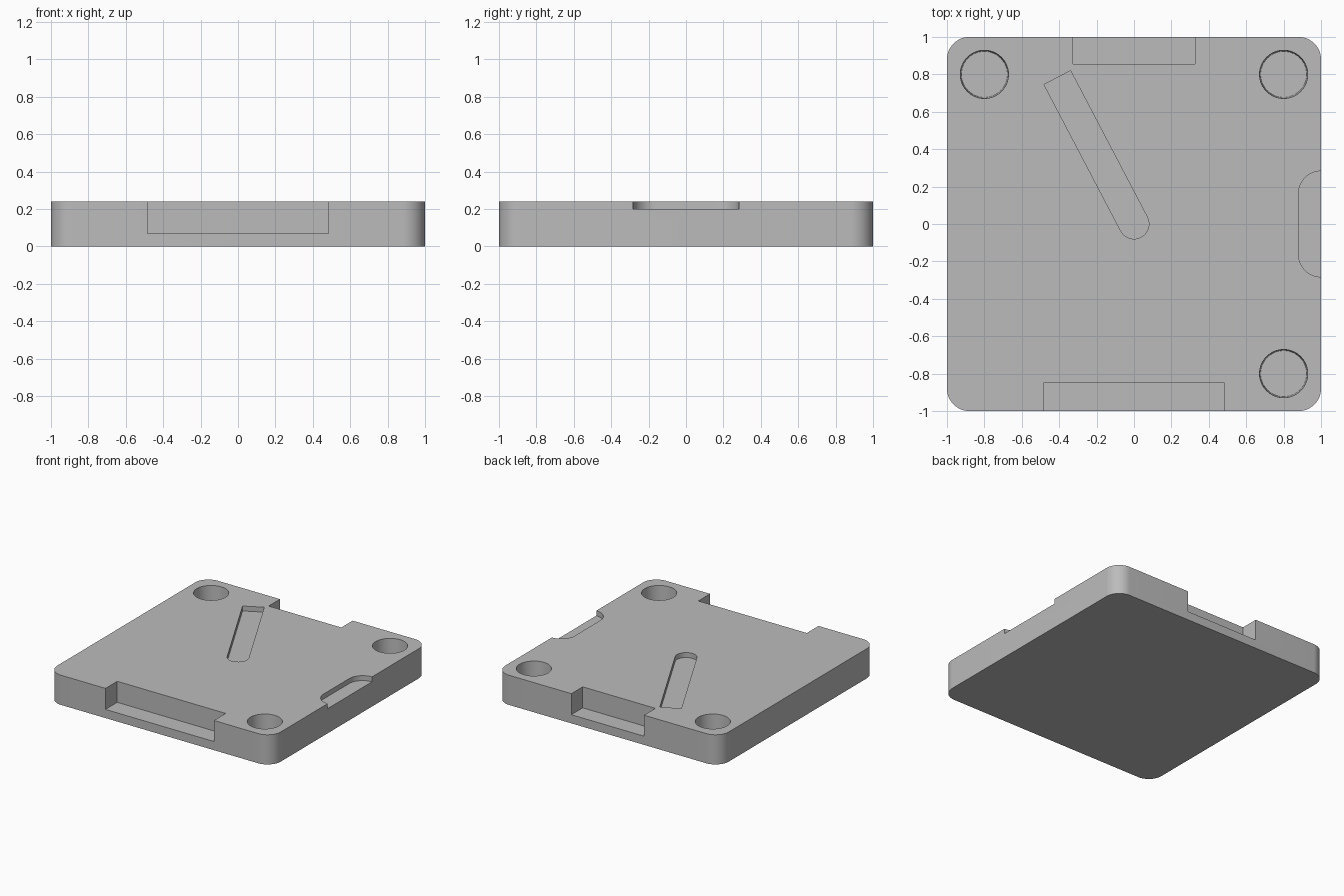
import bpy, bmesh
from math import radians, cos, sin, pi
from mathutils import Vector

cube = bpy.data.objects.get("Cube")
if cube:
    bpy.data.objects.remove(cube)

HEIGHT = 0.24
TOP = HEIGHT + 0.1      # cutters reach past the top face

grey = bpy.data.materials.new("plain grey")
grey.use_nodes = True
colour = (0.5, 0.5, 0.5, 1)
grey.diffuse_color = colour
grey.node_tree.nodes["Principled BSDF"].inputs["Base Color"].default_value = colour


def arc(cx, cy, r, start, end, steps=16):
    angles = [radians(start + (end - start) * i / steps) for i in range(steps + 1)]
    return [(cx + r * cos(a), cy + r * sin(a)) for a in angles]


def box(x0, x1, y0, y1):
    return [(x0, y0), (x1, y0), (x1, y1), (x0, y1)]


def prism(name, outline, z0, z1, top_outline=None):
    """Solid between a counter-clockwise outline at z0 and one at z1."""
    bm = bmesh.new()
    low = [bm.verts.new((x, y, z0)) for x, y in outline]
    high = [bm.verts.new((x, y, z1)) for x, y in top_outline or outline]
    bm.faces.new(low[::-1])
    bm.faces.new(high)
    n = len(low)
    for i in range(n):
        j = (i + 1) % n
        bm.faces.new((low[i], low[j], high[j], high[i]))
    mesh = bpy.data.meshes.new(name)
    bm.to_mesh(mesh)
    bm.free()
    mesh.materials.append(grey)
    obj = bpy.data.objects.new(name, mesh)
    bpy.context.collection.objects.link(obj)
    return obj


# Plate with rounded corners
r = 0.12
c = 1 - r
plate = prism("base_plate", arc(c, c, r, 0, 90) + arc(-c, c, r, 90, 180)
              + arc(-c, -c, r, 180, 270) + arc(c, -c, r, 270, 360), 0, HEIGHT)

# Deep edge notches, front and back
cutters = [
    prism("front_notch", box(-0.485, 0.485, -1.2, -0.85), 0.07, TOP),
    prism("back_notch", box(-0.325, 0.325, 0.855, 1.2), 0.07, TOP),
]

# Shallow rounded recess on the +x edge
recess = [(1.2, -0.283), (1.2, 0.283)] + arc(1.0, 0.163, 0.12, 90, 180) \
    + arc(1.0, -0.163, 0.12, 180, 270)
cutters.append(prism("side_recess", recess, 0.2, TOP))

# Shallow slanted slot, round at the plate centre and square at the far end
along = Vector((-0.41, 0.7825))
across = Vector((along.y, -along.x)).normalized() * 0.08
turn = 27.65
slot = arc(0, 0, 0.08, turn - 180, turn) + [tuple(along + across), tuple(along - across)]
cutters.append(prism("slanted_slot", slot, 0.2, TOP))

# Slightly tapered blind holes in three corners
for x, y in ((-0.8, 0.8), (0.8, 0.8), (0.8, -0.8)):
    floor = arc(x, y, 0.123, 0, 360, 64)[:-1]
    mouth = arc(x, y, 0.129, 0, 360, 64)[:-1]
    cutters.append(prism("corner_hole", floor, 0.07, HEIGHT + 0.002, mouth))

# Cut everything, bake the result and drop the cutters
for cutter in cutters:
    cutter.hide_render = True
    mod = plate.modifiers.new(cutter.name, 'BOOLEAN')
    mod.operation = 'DIFFERENCE'
    mod.solver = 'EXACT'
    mod.object = cutter
bpy.context.view_layer.update()
cut = bpy.data.meshes.new_from_object(
    plate.evaluated_get(bpy.context.evaluated_depsgraph_get()))
plate.modifiers.clear()
plate.data = cut
cut.name = "base_plate"
for cutter in cutters:
    bpy.data.objects.remove(cutter)

# Smooth the round walls, keep the rims crisp
bpy.ops.object.select_all(action='DESELECT')
plate.select_set(True)
bpy.context.view_layer.objects.active = plate
bpy.ops.object.shade_smooth_by_angle(angle=radians(30))
